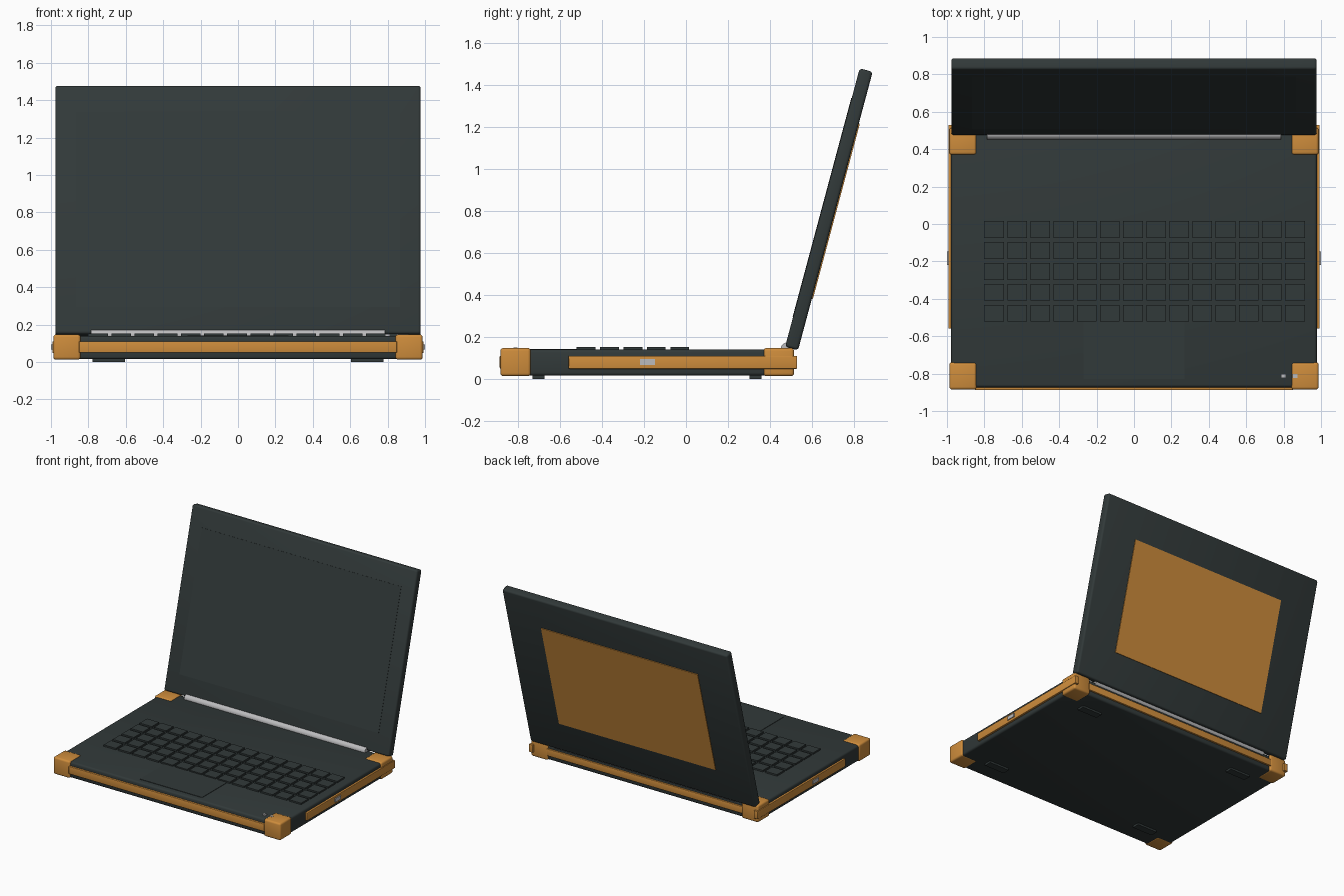
import bpy
import bmesh
from math import radians
from mathutils import Matrix, Vector

if "Cube" in bpy.data.objects:
    bpy.data.objects.remove(bpy.data.objects["Cube"])


def make_material(name, rgb):
    mat = bpy.data.materials.new(name)
    mat.use_nodes = True
    mat.diffuse_color = (*rgb, 1)
    mat.node_tree.nodes["Principled BSDF"].inputs["Base Color"].default_value = (*rgb, 1)
    return mat


charcoal = make_material("charcoal", (0.031, 0.041, 0.041))
orange = make_material("orange", (0.62, 0.265, 0.045))
silver = make_material("silver", (0.5, 0.5, 0.51))


def finish(bm, name, mat, matrix=Matrix()):
    mesh = bpy.data.meshes.new(name)
    bm.to_mesh(mesh)
    bm.free()
    mesh.materials.append(mat)
    obj = bpy.data.objects.new(name, mesh)
    obj.matrix_world = matrix
    bpy.context.collection.objects.link(obj)
    bpy.ops.object.select_all(action="DESELECT")
    obj.select_set(True)
    bpy.context.view_layer.objects.active = obj
    bpy.ops.object.shade_smooth_by_angle(angle=radians(40))
    return obj


def add_box(bm, x, y, z):
    """Add a box given its (low, high) range on each axis."""
    low, high = (Vector(v) for v in zip(x, y, z))
    bmesh.ops.create_cube(bm, size=1, matrix=Matrix.Translation((low + high) / 2)
                          @ Matrix.Diagonal((*(high - low), 1)))


def box(name, mat, x, y, z, bevel=0, matrix=Matrix()):
    bm = bmesh.new()
    add_box(bm, x, y, z)
    if bevel:
        bmesh.ops.bevel(bm, geom=bm.edges[:], offset=bevel, segments=3,
                        profile=0.5, affect="EDGES")
    return finish(bm, name, mat, matrix)


def span(side, a, b):
    """Range a..b on the left (+1), mirrored on the right (-1)."""
    return tuple(sorted((side * a, side * b)))


# Base and touchpad
box("base", charcoal, (-0.978, 0.978), (-0.873, 0.502), (0.015, 0.14), 0.015)
box("touchpad", charcoal, (-0.27, 0.27), (-0.83, -0.515), (0.138, 0.143))

# Bumpers on the front and back edges
box("front_bumper", orange, (-0.85, 0.85), (-0.888, -0.85), (0.05, 0.11), 0.004)
box("back_bumper", orange, (-0.85, 0.85), (0.48, 0.515), (0.05, 0.105), 0.004)

# Mirrored side parts: rails, ports, corner guards and feet
for side, label in ((1, "left"), (-1, "right")):
    box(f"{label}_rail", orange, span(side, 0.96, 0.993), (-0.56, 0.53), (0.048, 0.11), 0.004)
    box(f"{label}_port", silver, span(side, 0.98, 1.0), (-0.22, -0.148), (0.066, 0.094))
    for end, back, foot in (("front", -0.885, -0.732), ("back", 0.37, 0.303)):
        box(f"{label}_{end}_corner_guard", orange, span(side, 0.842, 0.987),
            (back, back + 0.145), (0.013, 0.147), 0.014)
        box(f"{label}_{end}_foot", charcoal, span(side, 0.605, 0.778),
            (foot, foot + 0.057), (0, 0.02))

# Keyboard grid
keys = bmesh.new()
for column in range(14):
    for row in range(5):
        x, y = -0.801 + 0.1238 * column, -0.522 + 0.1118 * row
        add_box(keys, (x, x + 0.105), (y, y + 0.09), (0.136, 0.152))
finish(keys, "keyboard_keys", charcoal)

# Status lights
for number, x in enumerate((0.787, 0.847)):
    box(f"status_light_{number + 1}", silver, (x, x + 0.026), (-0.823, -0.803), (0.14, 0.149))

# Hinge barrel
hinge = bmesh.new()
bmesh.ops.create_cone(hinge, cap_ends=True, segments=24, radius1=0.03, radius2=0.03, depth=1.57)
finish(hinge, "hinge_barrel", silver,
       Matrix.Translation((0, 0.482, 0.143)) @ Matrix.Rotation(radians(90), 4, "Y"))

# Tilted lid with its screen and back panel
tilt = Matrix.Translation((0, 0.681, 0.808)) @ Matrix.Rotation(radians(-15), 4, "X")
box("lid", charcoal, (-0.977, 0.977), (-0.032, 0.032), (-0.687, 0.687), 0.014, tilt)
box("screen", charcoal, (-0.865, 0.865), (-0.034, -0.03), (-0.54, 0.54), 0, tilt)
box("lid_back_panel", orange, (-0.68, 0.68), (0.03, 0.037), (-0.432, 0.432), 0, tilt)
